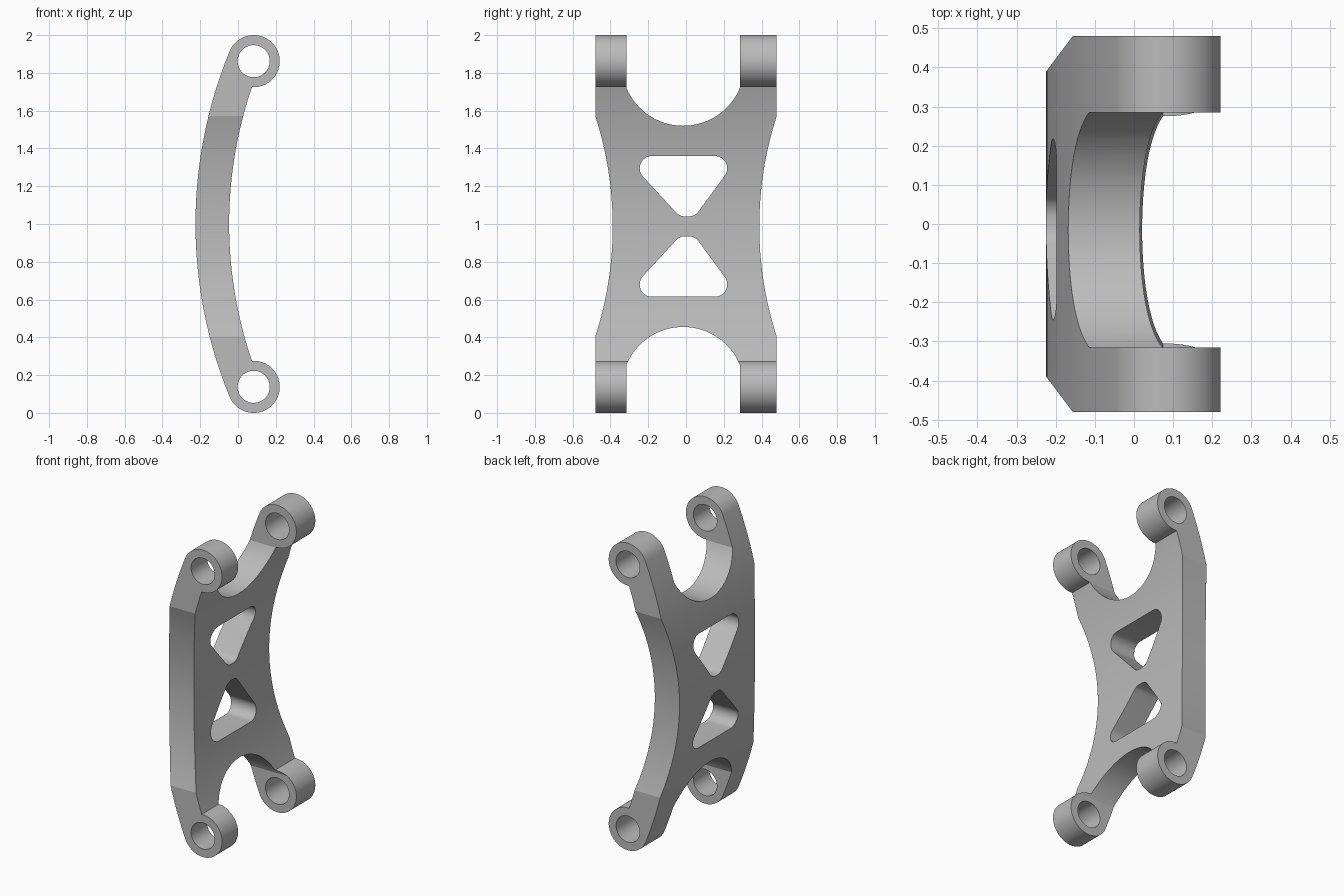
import bpy, bmesh
from math import radians, cos, sin, asin, degrees, sqrt, atan2
from mathutils import Vector
from mathutils.geometry import convex_hull_2d

if "Cube" in bpy.data.objects:
    bpy.data.objects.remove(bpy.data.objects["Cube"], do_unlink=True)

grey = bpy.data.materials.new("light_grey")
grey.use_nodes = True
grey.diffuse_color = (0.5, 0.5, 0.5, 1)
grey.node_tree.nodes["Principled BSDF"].inputs["Base Color"].default_value = (0.5, 0.5, 0.5, 1)


def arc(cx, cz, r, start, end, n):
    steps = [radians(start + (end - start) * i / n) for i in range(n + 1)]
    return [(cx + r * cos(a), cz + r * sin(a)) for a in steps]


def prism(name, points, axis, half):
    """Closed outline in (axis, z), extruded both ways along the other axis."""
    bm = bmesh.new()
    place = (lambda p, d: (p[0], d, p[1])) if axis == "x" else (lambda p, d: (d, p[0], p[1]))
    face = bm.faces.new([bm.verts.new(place(p, -half)) for p in points])
    new = bmesh.ops.extrude_face_region(bm, geom=[face])["geom"]
    shift = Vector((0, 2 * half, 0)) if axis == "x" else Vector((2 * half, 0, 0))
    bmesh.ops.translate(bm, vec=shift, verts=[v for v in new if isinstance(v, bmesh.types.BMVert)])
    bmesh.ops.recalc_face_normals(bm, faces=bm.faces)
    mesh = bpy.data.meshes.new(name)
    bm.to_mesh(mesh)
    bm.free()
    mesh.materials.append(grey)
    obj = bpy.data.objects.new(name, mesh)
    bpy.context.collection.objects.link(obj)
    return obj


def combine(target, tool, operation):
    mod = target.modifiers.new(operation, "BOOLEAN")
    mod.operation, mod.solver, mod.object = operation, "EXACT", tool
    bpy.context.view_layer.objects.active = target
    bpy.ops.object.modifier_apply(modifier=mod.name)
    bpy.data.objects.remove(tool, do_unlink=True)


# Side profile: curved arm with a round boss at each end
boss_x, boss_z, boss_r, hole_r = 0.083, 0.862, 0.138, 0.085
bow_x, outer_r, inner_r = 2.18, 2.405, 2.227
tangent = degrees(atan2(boss_z, boss_x - bow_x))
inner_end = degrees(asin(0.724 / inner_r))
profile = arc(bow_x, 1, outer_r, 360 - tangent, tangent, 48)
profile += arc(boss_x, 1 + boss_z, boss_r, tangent, -92, 48)[1:]
profile += arc(bow_x, 1, inner_r, 180 - inner_end, 180 + inner_end, 40)
profile += arc(boss_x, 1 - boss_z, boss_r, 92, -tangent, 48)[:-1]
bracket = prism("curved_bracket", profile, "x", 0.48)

# Face outline: waisted sides and a round notch between each pair of bosses
mid, waist_r, waist = 0.9875, 1.893, 0.388
sweep = degrees(asin(0.583 / waist_r))
side = waist + waist_r
wide = 0.6
outline = [(wide, -0.1), (wide, 0.3), (0.48, 0.3)]
outline += arc(side, mid, waist_r, 180 + sweep, 180 - sweep, 32)
outline += [(0.48, 1.7), (wide, 1.7), (wide, 2.1), (0.285, 2.1)]
outline += arc(-0.015, 1.845, 0.325, -22.6, -157.4, 32)
outline += [(-0.315, 2.1), (-wide, 2.1), (-wide, 1.7), (-0.48, 1.7)]
outline += arc(-side, mid, waist_r, sweep, -sweep, 32)
outline += [(-0.48, 0.3), (-wide, 0.3), (-wide, -0.1), (-0.315, -0.1)]
outline += arc(-0.015, 0.13, 0.325, 157.4, 22.6, 32)
outline += [(0.285, -0.1)]
combine(bracket, prism("outline_cutter", outline, "y", 0.6), "INTERSECT")

# Rounded triangular windows, one above the other
corners = [(-0.18, 0.3075), (0.153, 0.3075), (-0.005, 0.1175), (0.014, 0.1175)]
for sign in (1, -1):
    dots = [p for y, z in corners for p in arc(y, mid + sign * z, 0.065, 0, 352.5, 47)]
    window = [dots[i] for i in convex_hull_2d([Vector(p) for p in dots])]
    combine(bracket, prism("window_cutter", window, "y", 0.6), "DIFFERENCE")

# Pin holes through the bosses
for sign in (1, -1):
    ring = arc(boss_x, 1 + sign * boss_z, hole_r, 0, 354, 59)
    combine(bracket, prism("pin_cutter", ring, "x", 0.7), "DIFFERENCE")

bpy.ops.object.select_all(action="DESELECT")
bracket.select_set(True)
bpy.context.view_layer.objects.active = bracket
bpy.ops.object.shade_smooth_by_angle(angle=radians(14))
